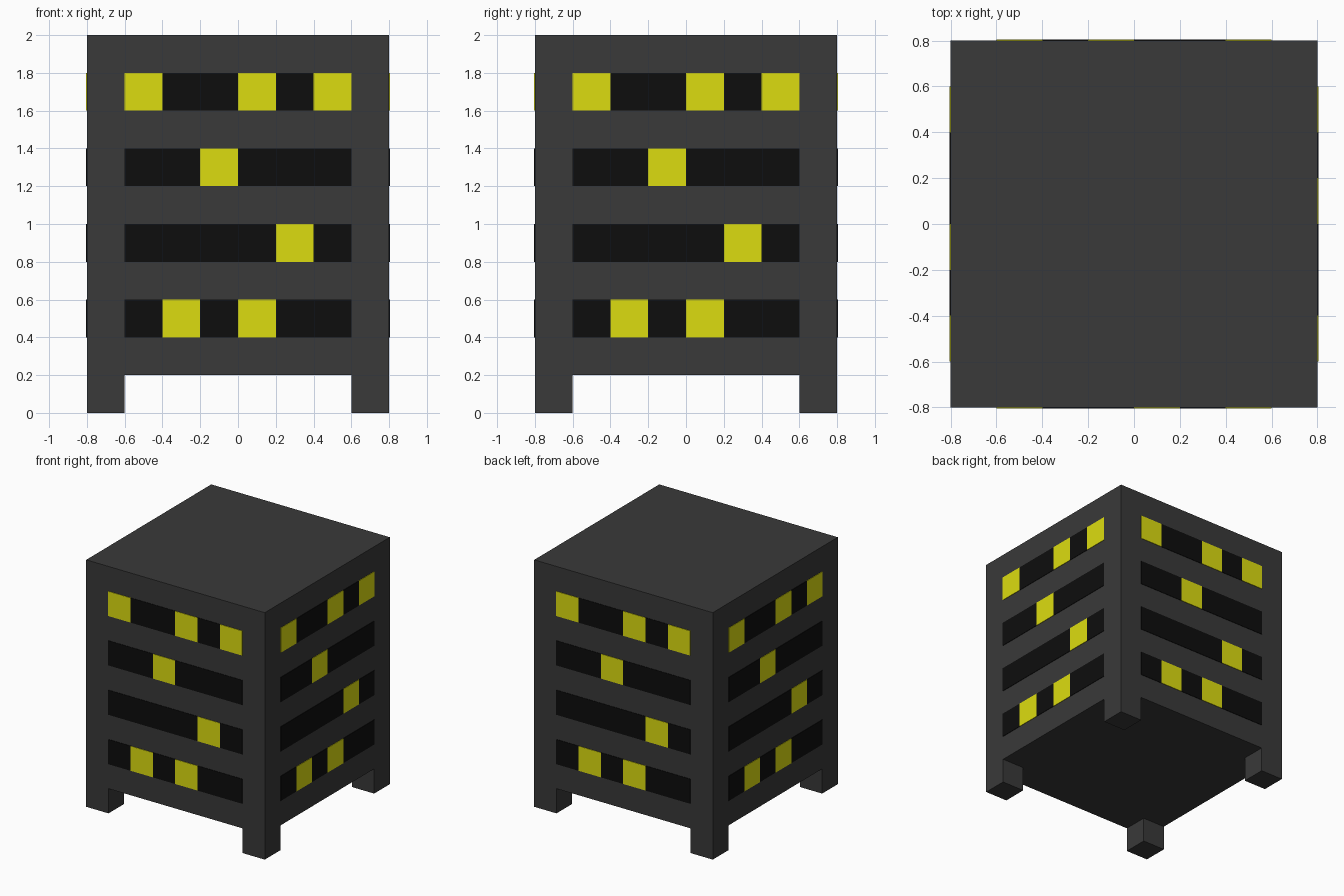
import bpy
import bmesh
from math import pi
from mathutils import Matrix, Vector

if "Cube" in bpy.data.objects:
    bpy.data.objects.remove(bpy.data.objects["Cube"])


def material(name, r, g, b):
    mat = bpy.data.materials.new(name)
    mat.diffuse_color = (r, g, b, 1)
    mat.use_nodes = True
    mat.node_tree.nodes["Principled BSDF"].inputs["Base Color"].default_value = mat.diffuse_color
    return mat


def boxes(name, mat, items):
    """One object made of axis-aligned boxes: (centre, size, turn about z)."""
    bm = bmesh.new()
    for centre, size, turn in items:
        m = (Matrix.Rotation(turn, 4, 'Z') @ Matrix.Translation(centre)
             @ Matrix.Diagonal((*size, 1)))
        bmesh.ops.create_cube(bm, size=1, matrix=m)
    mesh = bpy.data.meshes.new(name)
    bm.to_mesh(mesh)
    bm.free()
    mesh.materials.append(mat)
    obj = bpy.data.objects.new(name, mesh)
    bpy.context.collection.objects.link(obj)
    return obj


grey = material("dark_grey", 0.041, 0.041, 0.041)
black = material("black", 0.004, 0.004, 0.004)
yellow = material("yellow", 0.72, 0.72, 0.005)

HALF, CELL, PROUD = 0.8, 0.2, 0.004

# Main block and four corner feet
boxes("body", grey, [(Vector((0, 0, 1.1)), (1.6, 1.6, 1.8), 0)])
boxes("feet", grey, [(Vector((sx * 0.7, sy * 0.7, 0.1)), (0.2, 0.2, 0.2), 0)
                     for sx in (-1, 1) for sy in (-1, 1)])

# Rows of window cells, same pattern on each side: bottom height -> lit columns
rows = {0.4: (1, 3), 0.8: (4,), 1.2: (2,), 1.6: (0, 3, 5)}
lit, dark = [], []
for side in range(4):
    for z, on in rows.items():
        for col in range(6):
            centre = Vector((-0.5 + col * CELL, -HALF, z + CELL / 2))
            cell = (centre, (CELL, PROUD * 2, CELL), side * pi / 2)
            (lit if col in on else dark).append(cell)
boxes("lit_windows", yellow, lit)
boxes("dark_windows", black, dark)
